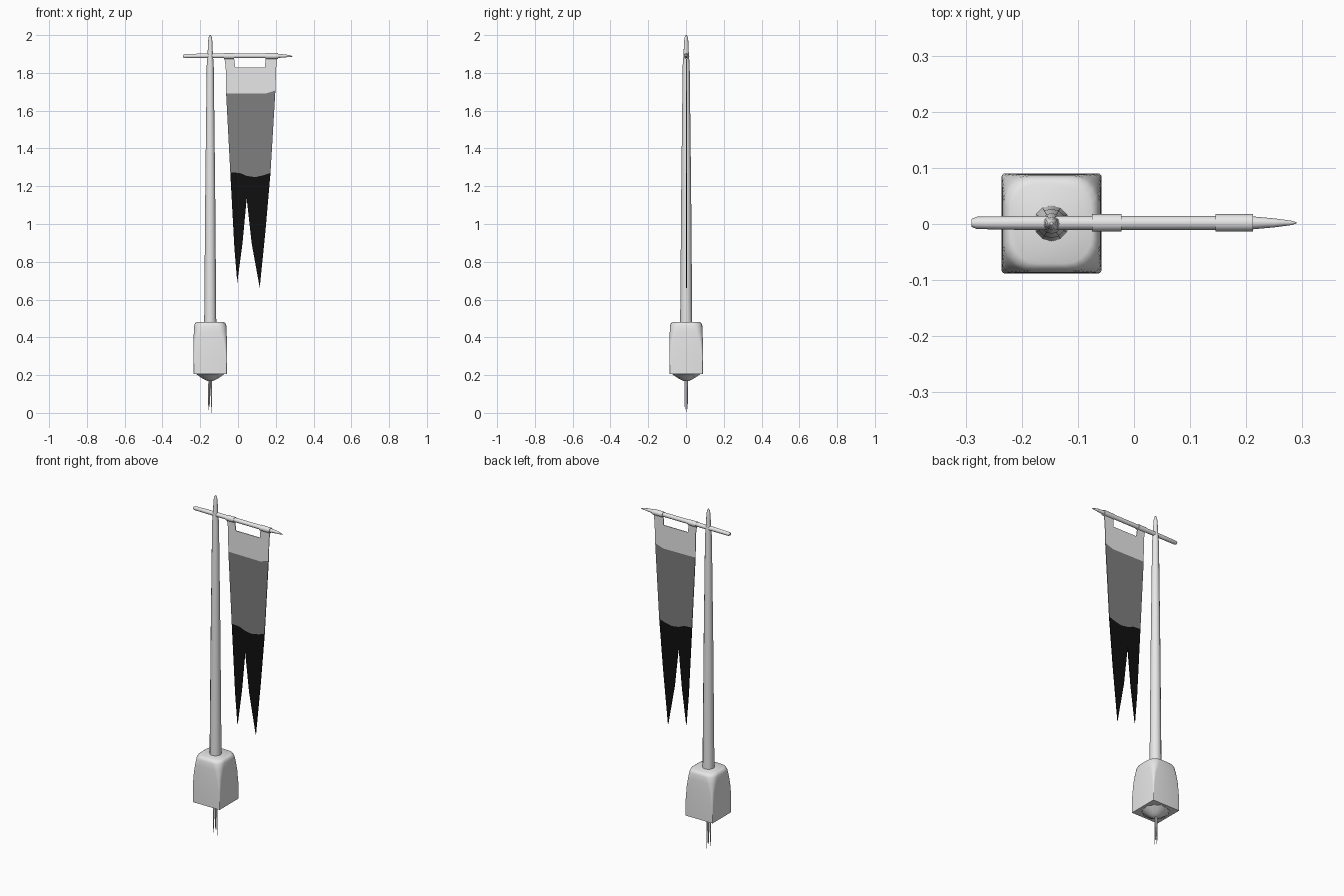
import bpy, bmesh, math
from mathutils import Vector

if "Cube" in bpy.data.objects:
    bpy.data.objects.remove(bpy.data.objects["Cube"])


def material(name, v):
    m = bpy.data.materials.new(name)
    m.use_nodes = True
    m.diffuse_color = (v, v, v, 1)
    m.node_tree.nodes["Principled BSDF"].inputs["Base Color"].default_value = (v, v, v, 1)
    return m


LIGHT = material("light grey", 0.8)
MID = material("mid grey", 0.21)
BLACK = material("black", 0.005)
PX, PY = -0.147, 0.001


def finish(name, bm, mats, smooth=True):
    bmesh.ops.recalc_face_normals(bm, faces=bm.faces)
    me = bpy.data.meshes.new(name)
    bm.to_mesh(me)
    bm.free()
    ob = bpy.data.objects.new(name, me)
    bpy.context.collection.objects.link(ob)
    for m in mats:
        me.materials.append(m)
    if smooth:
        bpy.ops.object.select_all(action='DESELECT')
        ob.select_set(True)
        bpy.context.view_layer.objects.active = ob
        bpy.ops.object.shade_smooth_by_angle(angle=math.radians(40))
    return ob


def loft(name, rings, mat=LIGHT):
    """Skin a list of equal-length closed point rings and cap the ends."""
    bm = bmesh.new()
    loops = [[bm.verts.new(p) for p in r] for r in rings]
    n = len(loops[0])
    for a, b in zip(loops, loops[1:]):
        for i in range(n):
            j = (i + 1) % n
            bm.faces.new((a[i], a[j], b[j], b[i]))
    bm.faces.new(loops[0])
    bm.faces.new(loops[-1])
    return finish(name, bm, [mat])


def circle(center, r, axis="z", n=12):
    pts = []
    for i in range(n):
        a = math.tau * i / n
        u, v = r * math.cos(a), r * math.sin(a)
        pts.append(Vector(center) + Vector((u, v, 0) if axis == "z" else (0, u, v)))
    return pts


def rounded_square(z, half, r, steps=5):
    pts = []
    for q in range(4):
        mid = math.pi / 4 + q * math.pi / 2
        cx = math.copysign(half - r, math.cos(mid))
        cy = math.copysign(half - r, math.sin(mid))
        for k in range(steps + 1):
            a = (q + k / steps) * math.pi / 2
            pts.append((PX + cx + r * math.cos(a), PY + cy + r * math.sin(a), z))
    return pts


# Pole with a rounded tip
pole = [(0.4, 0.033), (0.48, 0.032), (1.2, 0.026), (1.84, 0.0185), (1.9, 0.014),
        (1.97, 0.011), (1.99, 0.008), (2.0, 0.003)]
loft("pole", [circle((PX, PY, z), r) for z, r in pole])

# Base block: square at the bottom, softening to rounded corners on top
block = [(0.205, 0.088, 0.003), (0.3, 0.089, 0.006), (0.38, 0.088, 0.018),
         (0.43, 0.087, 0.035), (0.462, 0.085, 0.045), (0.475, 0.081, 0.05), (0.481, 0.072, 0.05)]
loft("base_block", [rounded_square(*s) for s in block])

# Fluted boss beneath the block
boss = [(0.206, 0.078), (0.19, 0.055), (0.178, 0.035), (0.168, 0.014)]
rings = []
for z, r in boss:
    ring = circle((PX, PY, z), r, n=24)
    rings.append([Vector((PX, PY, z)) + (p - Vector((PX, PY, z))) * (1 if i % 2 else 0.9)
                  for i, p in enumerate(ring)])
loft("base_boss", rings)

# Thin roots hanging from the boss
for k, (dx, dy, end) in enumerate([(-0.008, -0.006, 0.015), (0.006, 0.004, 0.0),
                                   (-0.004, 0.006, 0.03)]):
    path = [(0.175, 0.0035), (0.11, 0.004), (0.05, 0.003), (end, 0.001)]
    loft(f"root_{k + 1}", [circle((PX + dx * (0.8 + 0.2 * i), PY + dy, z), r, n=6)
                           for i, (z, r) in enumerate(path)])

# Crossbar: blunt on the right, pointed on the left
bar = [(-0.29, 0.007, 1.889), (-0.28, 0.011, 1.889), (-0.2, 0.0125, 1.89), (0.2, 0.0125, 1.89),
       (0.25, 0.008, 1.89), (0.28, 0.004, 1.888), (0.29, 0.001, 1.887)]
loft("crossbar", [circle((x, 0.002, z), r, "x", 10) for x, r, z in bar])

# Cloth loops around the crossbar
for name, x0, x1 in (("right_loop", -0.075, -0.022), ("left_loop", 0.145, 0.212)):
    loft(name, [circle((x, 0.002, 1.889), 0.0155, "x", 12) for x in (x0, x1)])

# Banner: hanging tabs, three colour bands and two pointed tails
panels = [
    (0, [(-0.073, 1.885), (-0.022, 1.885), (-0.014, 1.828), (-0.065, 1.828)]),
    (0, [(0.146, 1.885), (0.209, 1.885), (0.202, 1.828), (0.143, 1.828)]),
    (0, [(-0.065, 1.828), (-0.014, 1.828), (0.143, 1.828), (0.202, 1.828),
         (0.198, 1.707), (0.145, 1.69), (-0.063, 1.692)]),
    (1, [(-0.063, 1.692), (0.145, 1.69), (0.198, 1.707), (0.172, 1.27), (0.135, 1.258),
         (0.09, 1.248), (0.045, 1.255), (0.01, 1.27), (-0.041, 1.274)]),
    (2, [(-0.041, 1.274), (0.01, 1.27), (0.045, 1.255), (0.046, 1.135), (0.024, 0.9),
         (-0.004, 0.69), (-0.019, 0.87)]),
    (2, [(0.045, 1.255), (0.09, 1.248), (0.135, 1.258), (0.172, 1.27), (0.146, 0.97),
         (0.115, 0.662), (0.072, 0.9), (0.046, 1.135)]),
]
bm = bmesh.new()
corners = {}
for index, outline in panels:
    for p in outline:
        if p not in corners:
            corners[p] = bm.verts.new((p[0], 0.002, p[1]))
    bm.faces.new([corners[p] for p in outline]).material_index = index
banner = finish("banner", bm, [LIGHT, MID, BLACK], smooth=False)
thick = banner.modifiers.new("cloth thickness", 'SOLIDIFY')
thick.thickness = 0.004
thick.offset = 0
